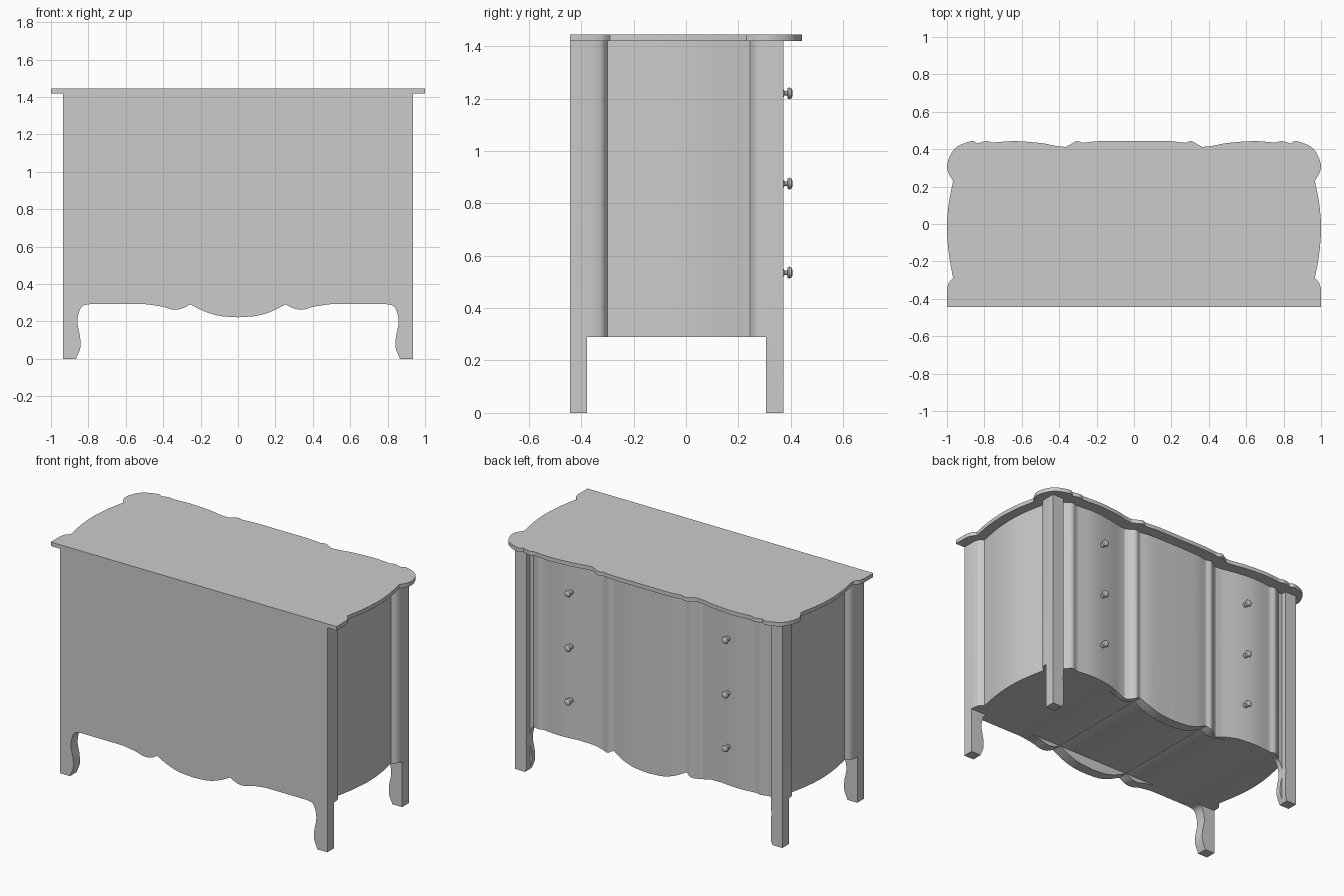
import bpy, bmesh, math
from mathutils import Vector

cube = bpy.data.objects.get("Cube")
if cube:
    bpy.data.objects.remove(cube, do_unlink=True)

grey = bpy.data.materials.new("plain grey")
grey.use_nodes = True
grey.diffuse_color = (0.6, 0.6, 0.6, 1)
grey.node_tree.nodes["Principled BSDF"].inputs["Base Color"].default_value = (0.6, 0.6, 0.6, 1)


def smooth_run(points, steps=6):
    """Catmull-Rom through the points, leaving sharp corners at both ends."""
    pts = [Vector(p) for p in points]
    pts = [pts[0] * 2 - pts[1]] + pts + [pts[-1] * 2 - pts[-2]]
    out = []
    for a, b, c, d in zip(pts, pts[1:], pts[2:], pts[3:]):
        for i in range(steps):
            t = i / steps
            out.append(0.5 * (2 * b + (c - a) * t + (2 * a - 5 * b + 4 * c - d) * t**2
                              + (3 * b - a - 3 * c + d) * t**3))
    return out + [pts[-2]]


def mirrored_outline(runs):
    """Join the runs of the +x half and mirror them into a closed outline."""
    half = []
    for run in runs:
        for p in (smooth_run(run) if len(run) > 2 else [Vector(q) for q in run]):
            if not half or (p - half[-1]).length > 1e-4:
                half.append(p)
    return half + [Vector((-p.x, p.y)) for p in reversed(half) if p.x > 1e-4]


def add_object(name, bm):
    bmesh.ops.recalc_face_normals(bm, faces=bm.faces)
    mesh = bpy.data.meshes.new(name)
    bm.to_mesh(mesh)
    bm.free()
    mesh.materials.append(grey)
    obj = bpy.data.objects.new(name, mesh)
    bpy.context.collection.objects.link(obj)
    return obj


def prism(name, outline, low, high, upright=False):
    """Extrude an outline along z, or along y when it is an upright profile."""
    place = (lambda p, h: (p.x, h, p.y)) if upright else (lambda p, h: (p.x, p.y, h))
    bm = bmesh.new()
    face = bm.faces.new([bm.verts.new(place(p, low)) for p in outline])
    extruded = bmesh.ops.extrude_face_region(bm, geom=[face], use_keep_orig=True)
    move = Vector(place(Vector((0, 0)), high - low))
    verts = [v for v in extruded["geom"] if isinstance(v, bmesh.types.BMVert)]
    bmesh.ops.translate(bm, verts=verts, vec=move)
    return add_object(name, bm)


def select_only(obj):
    bpy.ops.object.select_all(action='DESELECT')
    obj.select_set(True)
    bpy.context.view_layer.objects.active = obj


def boolean(obj, cutter, operation):
    mod = obj.modifiers.new(operation, 'BOOLEAN')
    mod.operation, mod.object, mod.solver = operation, cutter, 'EXACT'
    select_only(obj)
    bpy.ops.object.modifier_apply(modifier=mod.name)
    bpy.data.objects.remove(cutter, do_unlink=True)


def soften(obj):
    select_only(obj)
    bpy.ops.object.shade_smooth_by_angle(angle=math.radians(30))


# Scalloped top board
top_runs = [
    [(0, .443), (.18, .443), (.275, .434)],
    [(.275, .434), (.307, .443), (.34, .425), (.366, .412)],
    [(.366, .412), (.42, .418), (.5, .433), (.64, .443), (.757, .435)],
    [(.757, .435), (.79, .443), (.837, .431)],
    [(.837, .431), (.87, .443), (.95, .41), (.99, .35), (.998, .29), (.967, .23)],
    [(.967, .23), (.99, .11), (1, -.02), (.99, -.16), (.967, -.29)],
    [(.967, -.29), (.99, -.315), (1, -.35)],
    [(1, -.35), (1, -.443)],
]
soften(prism("top_board", mirrored_outline(top_runs), 1.42, 1.445))

# Carcass plan: bowed drawer front, square corner posts, bowed sides
body_runs = [
    [(0, .372), (.17, .369), (.255, .358)],
    [(.255, .358), (.29, .366), (.325, .345), (.35, .332)],
    [(.35, .332), (.4, .338), (.5, .358), (.62, .37), (.745, .36)],
    [(.745, .36), (.78, .368), (.81, .352), (.83, .338)],
    [(.83, .338), (.855, .338)],
    [(.855, .372), (.935, .372)],
    [(.935, .285), (.925, .263), (.9, .245)],
    [(.9, .245), (.925, .11), (.935, -.02), (.925, -.16), (.9, -.3)],
    [(.9, -.3), (.925, -.32), (.935, -.35)],
    [(.935, -.35), (.935, -.443)],
]
carcass = prism("carcass", mirrored_outline(body_runs), 0, 1.42)

# Shaped apron and curved legs cut through the carcass
profile_runs = [
    [(0, .222), (.1, .23), (.18, .254), (.255, .291)],
    [(.255, .291), (.3, .269), (.35, .264), (.41, .28), (.5, .293)],
    [(.5, .293), (.79, .293)],
    [(.79, .293), (.83, .283), (.85, .25), (.858, .19), (.845, .12), (.843, .06), (.866, 0)],
    [(.866, -.1), (1.1, -.1)],
    [(1.1, 1.6), (0, 1.6)],
]
boolean(carcass, prism("profile_cutter", mirrored_outline(profile_runs), -1, 1, True), 'INTERSECT')

# Open space between the front and back legs
gap = [Vector(p) for p in ((-1.2, -.377), (1.2, -.377), (1.2, .305), (-1.2, .305))]
boolean(carcass, prism("underside_cutter", gap, -.1, .29), 'DIFFERENCE')
soften(carcass)


# Turned drawer knobs, three on each side
def knob(name, x, z):
    profile = [(.016, .35), (.016, .372), (.008, .377), (.008, .386), (.019, .388),
               (.023, .394), (.019, .402), (.009, .407)]
    sides = 16
    bm = bmesh.new()
    rings = []
    for r, y in profile:
        angles = [math.tau * i / sides for i in range(sides)]
        rings.append([bm.verts.new((x + r * math.cos(a), y, z + r * math.sin(a))) for a in angles])
    for a, b in zip(rings, rings[1:]):
        for i in range(sides):
            j = (i + 1) % sides
            bm.faces.new((a[i], a[j], b[j], b[i]))
    bm.faces.new(rings[0])
    bm.faces.new(rings[-1])
    soften(add_object(name, bm))


for side, x in (("left", .55), ("right", -.55)):
    for row, z in (("upper", 1.22), ("middle", .875), ("lower", .535)):
        knob(f"{side}_{row}_knob", x, z)
